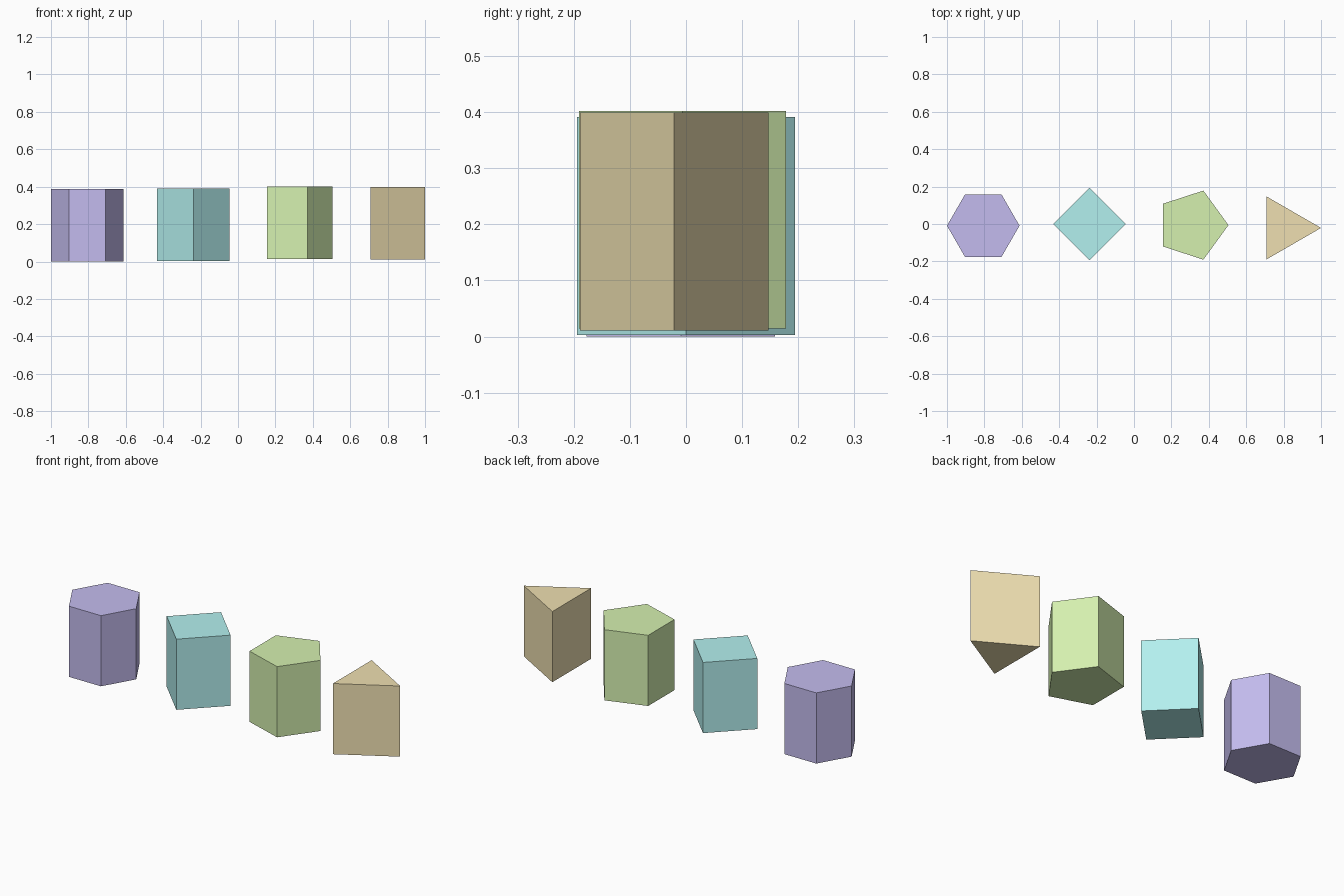
import bpy

if "Cube" in bpy.data.objects:
    bpy.data.objects.remove(bpy.data.objects["Cube"])

R = 0.194       # circumradius shared by all prisms
H = 2 * R       # height shared by all prisms


def prism(name, sides, centre, base, color):
    """Flat-faced upright prism with one corner pointing along +x."""
    bpy.ops.mesh.primitive_cylinder_add(
        vertices=sides, radius=R, depth=H, end_fill_type='NGON',
        location=(centre[0], centre[1], base + H / 2))
    obj = bpy.context.object
    obj.name = name
    # the primitive's first corner points along +y
    for v in obj.data.vertices:
        v.co.x, v.co.y = v.co.y, -v.co.x
    mat = bpy.data.materials.new(name + "_color")
    mat.diffuse_color = (*color, 1)
    mat.use_nodes = True
    mat.node_tree.nodes["Principled BSDF"].inputs["Base Color"].default_value = mat.diffuse_color
    obj.data.materials.append(mat)
    return obj


# row of prisms from left to right
prism("hexagonal_prism", 6, (-0.806, -0.009), 0.0, (0.55, 0.50, 0.86))
prism("square_prism", 4, (-0.239, 0.0), 0.003, (0.45, 0.87, 0.86))
prism("pentagonal_prism", 5, (0.311, -0.006), 0.014, (0.66, 0.87, 0.43))
prism("triangular_prism", 3, (0.806, -0.021), 0.011, (0.86, 0.74, 0.44))
